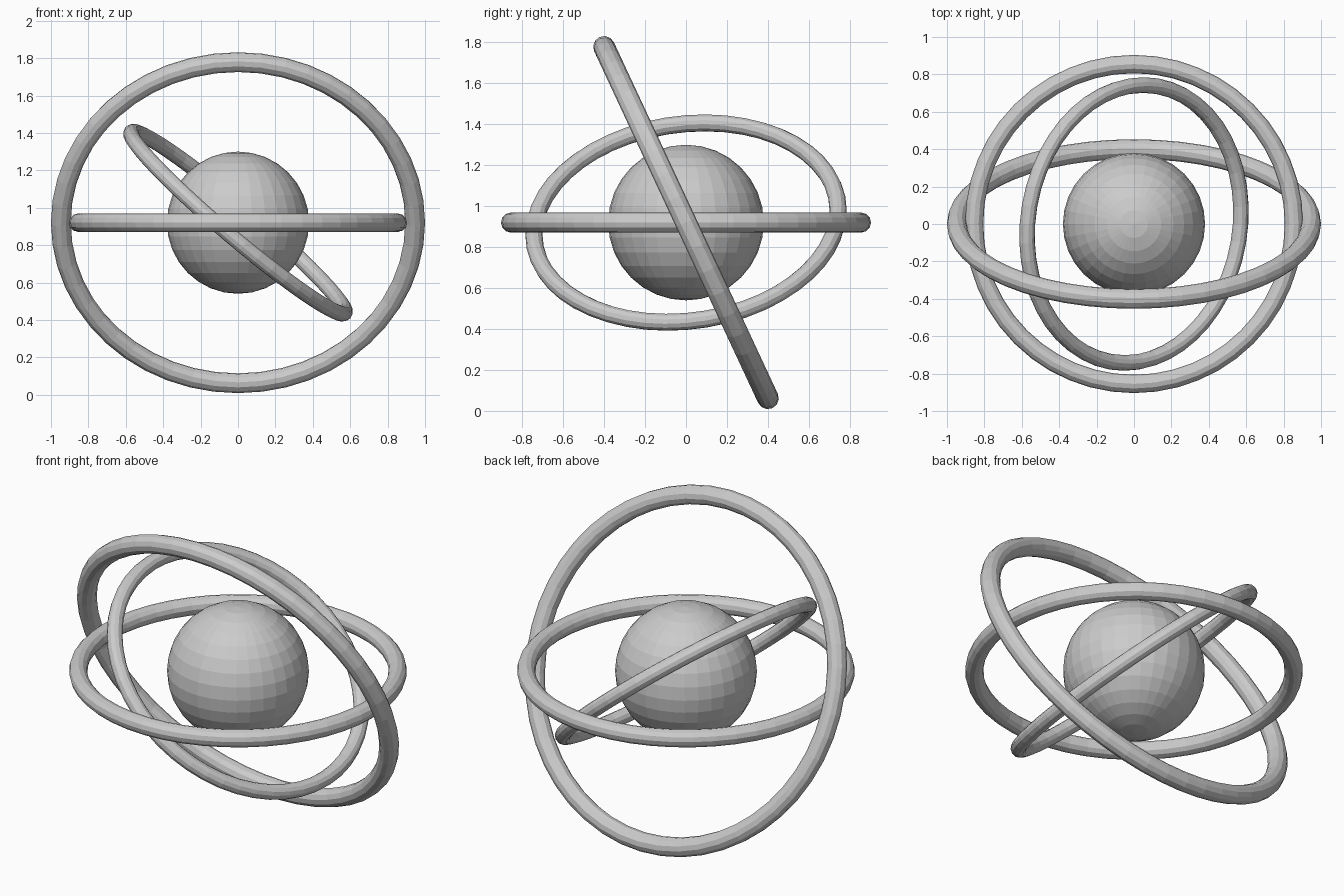
import bpy
from math import radians

if "Cube" in bpy.data.objects:
    bpy.data.objects.remove(bpy.data.objects["Cube"])

CENTRE = (0, 0, 0.92)


def ring(name, major, minor, rx=0, ry=0):
    bpy.ops.mesh.primitive_torus_add(
        major_radius=major, minor_radius=minor,
        major_segments=48, minor_segments=12,
        location=CENTRE, rotation=(radians(rx), radians(ry), 0))
    bpy.context.object.name = name


# Central globe
bpy.ops.mesh.primitive_uv_sphere_add(segments=32, ring_count=16,
                                     radius=0.38, location=CENTRE)
bpy.context.object.name = "core_sphere"

# Three nested rings, each on its own tilt
ring("outer_ring", 0.947, 0.053, rx=-65)
ring("level_ring", 0.855, 0.049)
ring("inner_ring", 0.747, 0.042, rx=6, ry=40.3)
